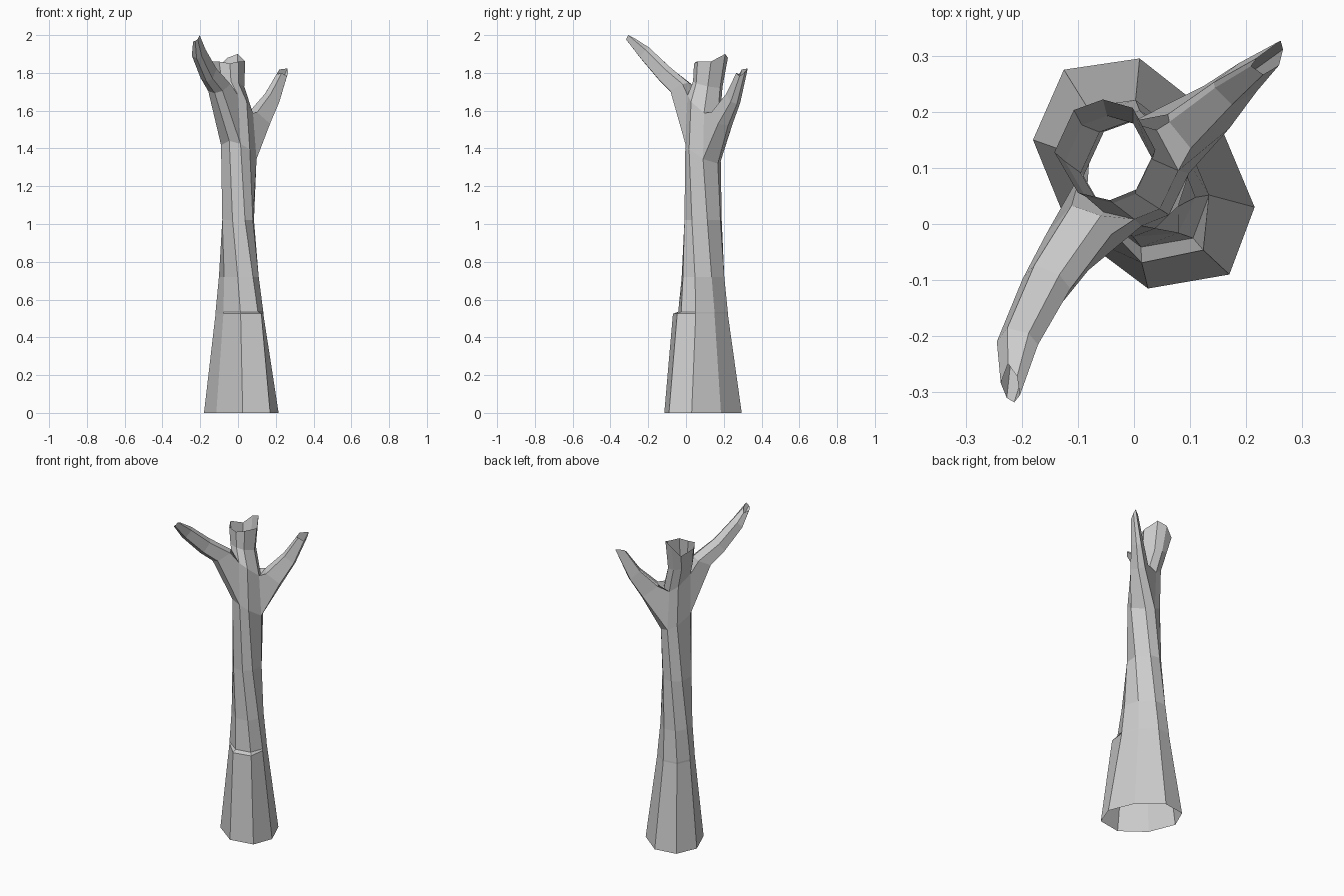
import bpy, bmesh
from math import radians, cos, sin, atan2, hypot
from mathutils import Vector

if "Cube" in bpy.data.objects:
    bpy.data.objects.remove(bpy.data.objects["Cube"])

bm = bmesh.new()

# irregular octagon cross-section (unit size)
BASE = [(.135, .095), (-.005, .205), (-.14, .185), (-.195, .06),
        (-.13, -.1), (.01, -.205), (.155, -.18), (.2, -.06)]
SECTION = [(hypot(x, y) / .2, atan2(y, x)) for x, y in BASE]
N = len(SECTION)


def ring(z, cx, cy, r, twist=0, tilt=0, even=0, jag=None, push=()):
    """One trunk ring; tilt raises the side facing the front-left branch."""
    verts = []
    for i, (k, a) in enumerate(SECTION):
        a -= radians(twist)
        rad = r * (k + (1 - k) * even) + (.028 if i in push else 0)
        dz = tilt * cos(a - radians(233)) + (jag[i] if jag else 0)
        verts.append(bm.verts.new((cx + rad * cos(a), cy + rad * sin(a), z + dz)))
    return verts


# hollow trunk: flared base, small ledge in front, twist, fork, broken top
rings = [
    ring(0, .015, .09, .2),
    ring(.525, .006, .09, .128, 0, 0, 0, None, (5, 6)),
    ring(.535, .006, .09, .128),
    ring(.72, .003, .09, .11, 5),
    ring(1.02, 0, .09, .096, 20, 0, .5),
    ring(1.38, .004, .09, .094, 35, .06, 1),
    ring(1.63, -.008, .095, .087, 35, .07, 1),
    ring(1.74, -.045, .115, .078, 35, .02, 1),
    ring(1.85, -.052, .132, .09, 35, 0, 1,
         [.01, .05, .03, -.02, .01, .01, 0, .01]),
]
FORK = 5                       # row of faces the branches grow from
BRANCH_COLS = (1, 5)           # vertex columns at the centre of each branch
for row in range(len(rings) - 1):
    lo, up = rings[row], rings[row + 1]
    for i in range(N):
        j = (i + 1) % N
        if row == FORK and (i in BRANCH_COLS or j in BRANCH_COLS):
            continue
        bm.faces.new((lo[i], lo[j], up[j], up[i]))


def branch(col, steps, jag):
    """Grow a tapering tube out of the opening around a trunk column."""
    lo, up = rings[FORK], rings[FORK + 1]
    loop = [lo[col - 1], lo[col], lo[col + 1], up[col + 1], up[col], up[col - 1]]
    for s, (c, r) in enumerate(steps):
        c = Vector(c)
        mid = sum((v.co for v in loop), Vector()) / len(loop)
        d = (c - mid).normalized()
        new = []
        for i, v in enumerate(loop):
            off = v.co - mid
            off -= d * off.dot(d)
            slip = jag[i] if s == len(steps) - 1 else 0
            new.append(bm.verts.new(c + off.normalized() * r + d * slip))
        for i in range(len(loop)):
            j = (i + 1) % len(loop)
            bm.faces.new((loop[i], loop[j], new[j], new[i]))
        loop = new


# front-left branch
branch(5, [((-.098, -.025, 1.72), .062), ((-.155, -.11, 1.795), .05),
           ((-.207, -.215, 1.905), .04), ((-.218, -.283, 1.97), .02)],
       [.0, .02, .03, .035, .0, -.03])
# back-right branch
branch(1, [((.115, .19, 1.56), .065), ((.18, .25, 1.665), .045),
           ((.235, .29, 1.79), .026)],
       [0, .03, .05, .02, -.01, .0])

bmesh.ops.recalc_face_normals(bm, faces=bm.faces)
mesh = bpy.data.meshes.new("dead_tree_trunk")
bm.to_mesh(mesh)
bm.free()
tree = bpy.data.objects.new("dead_tree_trunk", mesh)
bpy.context.collection.objects.link(tree)
